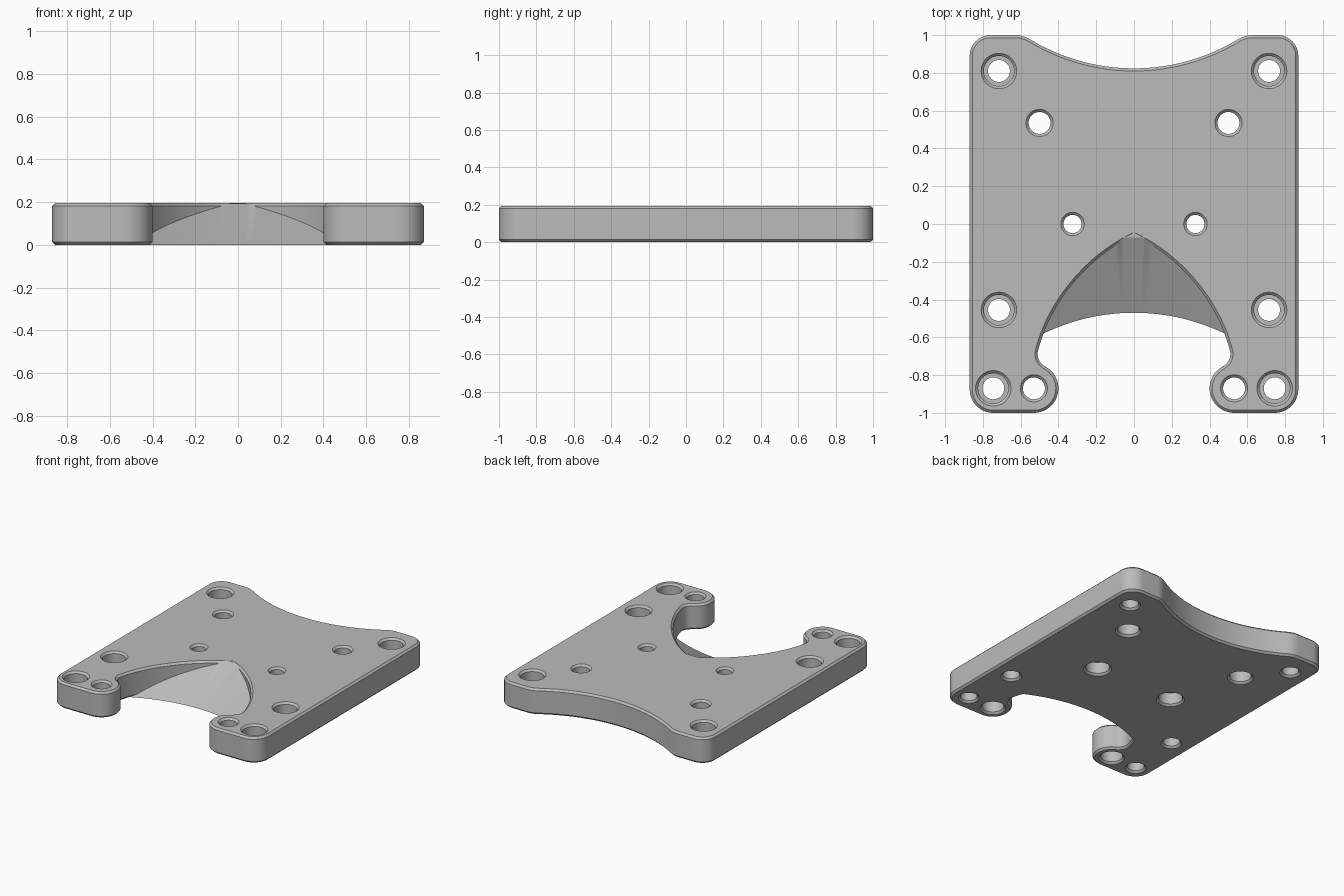
import bpy, bmesh, math
from mathutils import Vector

if "Cube" in bpy.data.objects:
    bpy.data.objects.remove(bpy.data.objects["Cube"])

HEIGHT, BEVEL = 0.195, 0.014

grey = bpy.data.materials.new("plain_grey")
grey.use_nodes = True
grey.diffuse_color = (0.5, 0.5, 0.5, 1)
grey.node_tree.nodes["Principled BSDF"].inputs["Base Color"].default_value = (0.5, 0.5, 0.5, 1)


def arc(cx, cy, r, a0, a1, n):
    angles = [math.radians(a0 + (a1 - a0) * i / n) for i in range(n + 1)]
    return [Vector((cx + r * math.cos(a), cy + r * math.sin(a))) for a in angles]


def bezier(a, b, c, d, n):
    a, b, c, d = map(Vector, (a, b, c, d))
    steps = [i / n for i in range(n + 1)]
    return [a * (1 - t)**3 + b * 3 * t * (1 - t)**2 + c * 3 * t * t * (1 - t) + d * t**3
            for t in steps]


def mirrored(half):
    """Close a right-hand half outline with its mirror image."""
    loop = []
    for p in half + [Vector((-p.x, p.y)) for p in reversed(half)]:
        if not loop or (p - loop[-1]).length > 1e-4:
            loop.append(p)
    if (loop[0] - loop[-1]).length < 1e-4:
        loop.pop()
    return loop


def inset(loop, d):
    """Shift a loop to the left of its direction of travel."""
    out = []
    for i, p in enumerate(loop):
        e0 = (p - loop[i - 1]).normalized()
        e1 = (loop[(i + 1) % len(loop)] - p).normalized()
        n0, n1 = Vector((-e0.y, e0.x)), Vector((-e1.y, e1.x))
        out.append(p + (n0 + n1) * d / (1 + n0.dot(n1)))
    return out


def loft(bm, rings):
    """Skin stacked (loop, z) rings and cap both ends."""
    rows = [[bm.verts.new((p.x, p.y, z)) for p in loop] for loop, z in rings]
    n = len(rows[0])
    for low, high in zip(rows, rows[1:]):
        for i in range(n):
            j = (i + 1) % n
            bm.faces.new((low[i], low[j], high[j], high[i]))
    bm.faces.new(rows[0][::-1])
    bm.faces.new(rows[-1])


def make_object(name, bm):
    bmesh.ops.recalc_face_normals(bm, faces=bm.faces[:])
    mesh = bpy.data.meshes.new(name)
    bm.to_mesh(mesh)
    bm.free()
    obj = bpy.data.objects.new(name, mesh)
    bpy.context.collection.objects.link(obj)
    mesh.materials.append(grey)
    return obj


def boolean(target, tool, operation):
    mod = target.modifiers.new(operation, "BOOLEAN")
    mod.operation, mod.object, mod.solver = operation, tool, "EXACT"
    bpy.context.view_layer.objects.active = target
    bpy.ops.object.modifier_apply(modifier=mod.name)
    bpy.data.objects.remove(tool)


# Plate outline: arch, hooked lobe, corners and the scooped back edge
arch = bezier((0, -0.06), (0.24, -0.17), (0.45, -0.42), (0.51, -0.68), 28)
half = (arch
        + bezier((0.51, -0.68), (0.512, -0.72), (0.495, -0.74), (0.465, -0.757), 8)
        + arc(0.53, -0.87, 0.13, 120, 270, 20)
        + arc(0.745, -0.875, 0.125, 270, 360, 14)
        + arc(0.76, 0.89, 0.11, 0, 90, 14)
        + arc(0.63, 0.847, 0.153, 90, 120, 8)
        + arc(0, 1.884, 1.06, 300, 270, 20))
outline = mirrored(half)
small = inset(outline, BEVEL)
bm = bmesh.new()
loft(bm, [(small, 0), (outline, BEVEL), (outline, HEIGHT - BEVEL), (small, HEIGHT)])
plate = make_object("mounting_plate", bm)

# Conical ramp under the arch
bm = bmesh.new()
arch_loop = inset(mirrored(arch), 0.02)
loft(bm, [(arch_loop, 0), (arch_loop, HEIGHT - 0.001)])
ramp = make_object("ramp", bm)
bm = bmesh.new()
loft(bm, [(arc(0, -1.57, 1.1 + z * 0.4 / HEIGHT, 0, 359, 359), z) for z in (-0.1, 0.3)])
boolean(ramp, make_object("ramp_cutter", bm), "DIFFERENCE")
boolean(plate, ramp, "UNION")

# Stepped screw holes: x, y, bore radius, counterbore radius, counterbored from the top
holes = [(0.715, 0.81, 0.058, 0.08, True),
         (0.715, -0.455, 0.058, 0.08, True),
         (0.745, -0.87, 0.058, 0.08, True),
         (0.53, -0.87, 0.058, 0.075, False),
         (0.5, 0.535, 0.058, 0.075, False),
         (0.325, 0, 0.048, 0.082, False)]
bm = bmesh.new()
for x, y, bore, wide, from_top in holes:
    step = HEIGHT - 0.1
    profile = [(bore + 2 * BEVEL, -BEVEL), (bore, BEVEL), (bore, step), (wide, step),
               (wide, HEIGHT - BEVEL), (wide + 2 * BEVEL, HEIGHT + BEVEL)]
    if not from_top:
        profile = [(r, HEIGHT - z) for r, z in reversed(profile)]
    for side in (-1, 1):
        loft(bm, [(arc(side * x, y, r, 0, 352.5, 47), z) for r, z in profile])
boolean(plate, make_object("hole_cutters", bm), "DIFFERENCE")

# Smooth curved walls, crisp edges
bpy.ops.object.select_all(action="DESELECT")
plate.select_set(True)
bpy.context.view_layer.objects.active = plate
bpy.ops.object.shade_smooth_by_angle(angle=math.radians(25))
